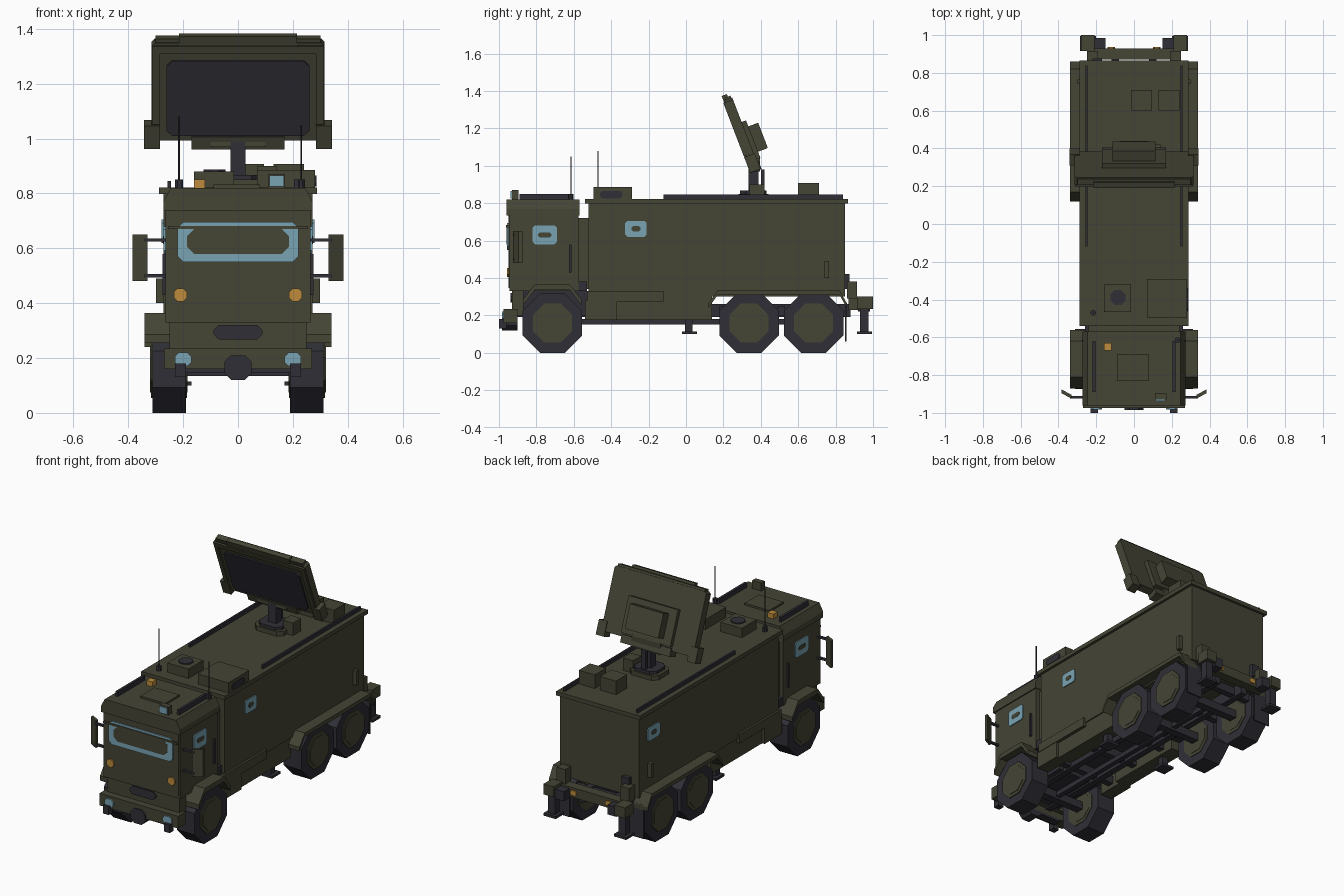
import bpy, bmesh, math
from mathutils import Vector

if "Cube" in bpy.data.objects:
    bpy.data.objects.remove(bpy.data.objects["Cube"])


def material(name, *rgb):
    mat = bpy.data.materials.new(name)
    mat.use_nodes = True
    mat.diffuse_color = (*rgb, 1)
    mat.node_tree.nodes["Principled BSDF"].inputs["Base Color"].default_value = (*rgb, 1)
    return mat


olive = material("olive_paint", .058, .058, .036)
dark = material("dark_rubber_and_metal", .028, .028, .037)
glass = material("pale_blue_glass", .19, .37, .45)
amber = material("amber_lamp", .51, .26, .045)


def prism(name, mat, axis, outline, span, mirror=False):
    """Extrude a 2D outline along an axis; optionally mirror it across x."""
    bm = bmesh.new()
    place = {"x": lambda a, b, t: (t, a, b),
             "y": lambda a, b, t: (a, t, b),
             "z": lambda a, b, t: (a, b, t)}[axis]
    rings = [[bm.verts.new(place(a, b, t)) for a, b in outline] for t in span]
    count = len(outline)
    for ring in rings:
        bm.faces.new(ring)
    for i in range(count):
        j = (i + 1) % count
        bm.faces.new((rings[0][i], rings[0][j], rings[1][j], rings[1][i]))
    bmesh.ops.recalc_face_normals(bm, faces=bm.faces)
    mesh = bpy.data.meshes.new(name)
    bm.to_mesh(mesh)
    bm.free()
    mesh.materials.append(mat)
    obj = bpy.data.objects.new(name, mesh)
    bpy.context.collection.objects.link(obj)
    if mirror:
        obj.modifiers.new("Mirror", "MIRROR")
    return obj


def box(name, mat, x, y, z, mirror=False):
    """A box; a single number for x means a half width about the centre."""
    x = x if isinstance(x, tuple) else (-x, x)
    outline = [(x[0], y[0]), (x[1], y[0]), (x[1], y[1]), (x[0], y[1])]
    return prism(name, mat, "z", outline, z, mirror)


def pair(name, mat, x, y, z):
    return box(name, mat, x, y, z, True)


def chamfered(a, b, cut):
    """Rectangle outline with cut corners."""
    (l, r), (d, u) = a, b
    return [(l + cut, d), (r - cut, d), (r, d + cut), (r, u - cut),
            (r - cut, u), (l + cut, u), (l, u - cut), (l, d + cut)]


def octagon(cx, cy, apothem):
    r = apothem / math.cos(math.pi / 8)
    return [(cx + r * math.cos(math.pi * (i + .5) / 4),
             cy + r * math.sin(math.pi * (i + .5) / 4)) for i in range(8)]


def arch(name, outer, drop):
    """Fender shell following an open path, thickened downwards."""
    inner = [(y, z - drop) for y, z in reversed(outer)]
    return prism(name, olive, "x", outer + inner, (.24, .34), True)


# Cab
box("cab_body", olive, .265, (-.945, -.575), (.33, .74))
box("cab_nose", olive, .25, (-.93, -.87), (.2, .34))
box("cab_front_panel", olive, .255, (-.95, -.94), (.345, .735))
roof = [(-.272, .735), (.272, .735), (.272, .77), (.245, .82), (-.245, .82), (-.272, .77)]
prism("cab_roof", olive, "y", roof, (-.96, -.57))
box("sun_visor", olive, .255, (-.962, -.95), (.67, .682))
box("cab_roof_hatch", olive, (-.09, .08), (-.83, -.69), (.82, .832))
pair("cab_roof_rail", dark, (.205, .22), (-.89, -.62), (.82, .85))
box("cab_body_link", olive, .24, (-.58, -.51), (.34, .72))
pair("cab_step", dark, (.2, .26), (-.59, -.53), (.33, .38))
pair("door_handle", dark, (.265, .275), (-.625, -.612), (.43, .58))
box("engine_case", dark, .15, (-.87, -.5), (.2, .33))

# Cab glass, lamps and grille
windscreen = chamfered((-.22, .22), (.55, .695), .02)
prism("windscreen_frame", glass, "y", windscreen, (-.957, -.95))
prism("windscreen_inner", olive, "y", chamfered((-.185, .185), (.58, .67), .025), (-.959, -.95))


def side_window(name, y, z, blob, span, mirror=False):
    prism(name, glass, "x", chamfered(y, z, .012), span, mirror)
    cy, cz = sum(y) / 2, sum(z) / 2
    centre = chamfered((cy - blob, cy + blob), (cz - .014, cz + .014), .009)
    prism(name + "_inner", olive, "x", centre, [t * 1.006 for t in span], mirror)


side_window("cab_window", (-.82, -.69), (.58, .68), .035, (.265, .271), True)
side_window("left_body_window", (-.325, -.21), (.62, .705), .024, (.272, .278))
side_window("right_body_window", (.65, .77), (.62, .705), .024, (-.278, -.272))
prism("head_lamp", amber, "y", octagon(.21, .43, .024), (-.958, -.95), True)
prism("nose_grille", dark, "y", chamfered((-.09, .09), (.268, .32), .02), (-.938, -.93))

# Front bumper
box("front_bumper", olive, .27, (-.975, -.9), (.16, .235))
prism("bumper_lamp", glass, "y", chamfered((.17, .23), (.17, .22), .014), (-.983, -.975), True)
prism("front_winch", dark, "y", chamfered((-.05, .05), (.12, .21), .025), (-.985, -.9))
pair("tow_hook", dark, (.19, .23), (-1, -.96), (.13, .18))

# Mirrors
board = [(.33, -.925), (.385, -.895), (.385, -.875), (.33, -.905)]
prism("wing_mirror", olive, "z", board, (.48, .65), True)
for height in (.5, .63):
    pair("mirror_arm", dark, (.25, .34), (-.925, -.91), (height - .006, height + .006))

# Cab roof fittings
box("beacon", amber, (-.16, -.12), (-.67, -.63), (.82, .85))
box("search_lamp_case", olive, (.11, .172), (-.93, -.895), (.82, .87))
box("search_lamp_glass", glass, (.115, .167), (-.938, -.93), (.825, .865))

# Cargo body
box("cargo_body", olive, .272, (-.52, .85), (.3, .81))
box("cargo_roof_lip", olive, .288, (-.54, .865), (.797, .822))
pair("body_roof_rail", dark, (.245, .257), (-.12, .84), (.82, .845))
pair("long_locker", olive, (.2, .285), (-.53, -.12), (.275, .33))
pair("front_locker", olive, (.2, .282), (-.54, -.37), (.175, .28))
pair("side_skirt", olive, (.17, .265), (-.37, .14), (.175, .31))
pair("side_latch_box", olive, (.27, .298), (.74, .765), (.4, .49))
box("rear_door_latch", dark, (-.22, -.17), (.85, .875), (.34, .42))

# Body roof fittings
box("vent_box", olive, (-.16, -.015), (-.465, -.32), (.82, .88))
prism("vent_fan", dark, "z", octagon(-.085, -.39, .04), (.88, .887))
box("cooling_unit", olive, (.07, .28), (-.495, -.29), (.82, .885))
prism("cooling_grille", dark, "x", chamfered((-.46, -.34), (.826, .865), .012), (.28, .286))
for name, x in (("inner_roof_case", -.015), ("outer_roof_case", .13)):
    box(name, olive, (x, x + .11), (.6, .71), (.82, .907))
for name, x, y, top in (("tall_antenna", -.215, -.47, 1.08), ("short_antenna", .23, -.615, 1.05)):
    prism(name, dark, "z", octagon(x, y, .003), (.82, top))
    prism(name + "_base", dark, "z", octagon(x, y, .014), (.81, .85))

# Mast
prism("mast_plate", olive, "z", chamfered((-.1, .1), (.28, .44), .03), (.82, .85))
prism("mast_collar", dark, "z", chamfered((-.08, .08), (.29, .43), .03), (.85, .868))
box("mast", dark, .028, (.335, .388), (.85, 1.03))
box("mast_strut", dark, .015, (.4, .42), (.85, .98))
box("mast_motor", olive, (.07, .14), (.34, .42), (.82, .9))
box("mast_yoke", olive, .1, (.335, .395), (.97, 1.05))

# Tilted array panel, built in its own frame
array_parts = [
    prism("array_panel", olive, "y", chamfered((-.315, .315), (-.205, .175), .012), (0, .045)),
    box("array_top_frame", olive, .3, (.005, .04), (.17, .188)),
    box("array_top_bar", olive, .215, (-.005, .025), (.165, .203)),
    box("array_bottom_bar", olive, .17, (-.008, .055), (-.238, -.19)),
    pair("array_corner_box", olive, (.285, .342), (-.01, .05), (-.235, -.145)),
    pair("array_side_rim", olive, (.285, .312), (-.01, .01), (-.14, .165)),
    box("array_top_rim", olive, .285, (-.01, .01), (.135, .165)),
    prism("array_screen", dark, "y", chamfered((-.26, .26), (-.185, .107), .02), (-.008, 0)),
    box("array_back_plate", olive, .17, (.04, .07), (-.18, .035)),
    box("array_back_case", olive, .115, (.07, .126), (-.145, 0)),
]
for part in array_parts:
    part.location = Vector((0, .268, 1.185))
    part.rotation_euler.x = math.radians(21)

# Chassis
pair("chassis_rail", dark, (.08, .12), (-.9, .88), (.19, .26))
for y in (-.45, -.2, .05, .2, .51, .8):
    box("cross_member", dark, .2, (y - .02, y + .02), (.2, .25))
box("chassis_core", dark, .08, (-.55, .1), (.25, .3))
box("drive_shaft", dark, .015, (-.7, .68), (.15, .18))
box("front_crossbar", dark, .19, (-.95, -.9), (.145, .165))

# Wheels, axles and fenders
for y in (-.714, .337, .682):
    box("axle", dark, .2, (y - .025, y + .025), (.135, .185))
    prism("tyre", dark, "x", octagon(y, .159, .159), (.19, .312), True)
    prism("wheel_rim", olive, "x", octagon(y, .159, .105), (.186, .318), True)
    prism("wheel_hub", olive, "x", octagon(y, .159, .085), (.184, .321), True)
arch("front_fender", [(-.87, .285), (-.81, .365), (-.62, .365), (-.56, .285)], .03)
arch("rear_fender", [(.12, .265), (.17, .335), (.82, .335), (.86, .265)], .025)
pair("mud_flap", dark, (.2, .31), (.85, .858), (.06, .27))

# Support legs and rear bumper
pair("middle_leg", dark, (.19, .23), (-.005, .035), (.11, .2))
pair("middle_leg_foot", dark, (.17, .25), (-.022, .06), (.1, .115))
box("rear_bumper", olive, .22, (.87, .93), (.23, .29))
pair("rear_leg_block", olive, (.21, .28), (.915, 1), (.235, .3))
pair("rear_leg_bracket", dark, (.15, .21), (.92, .985), (.22, .28))
pair("rear_leg", dark, (.22, .265), (.93, .975), (.11, .24))
pair("rear_leg_foot", dark, (.2, .285), (.915, .995), (.1, .115))
pair("rear_step_block", olive, (.19, .25), (.86, .915), (.29, .38))
prism("rear_lamp", amber, "y", chamfered((.1, .14), (.245, .275), .008), (.93, .938), True)
